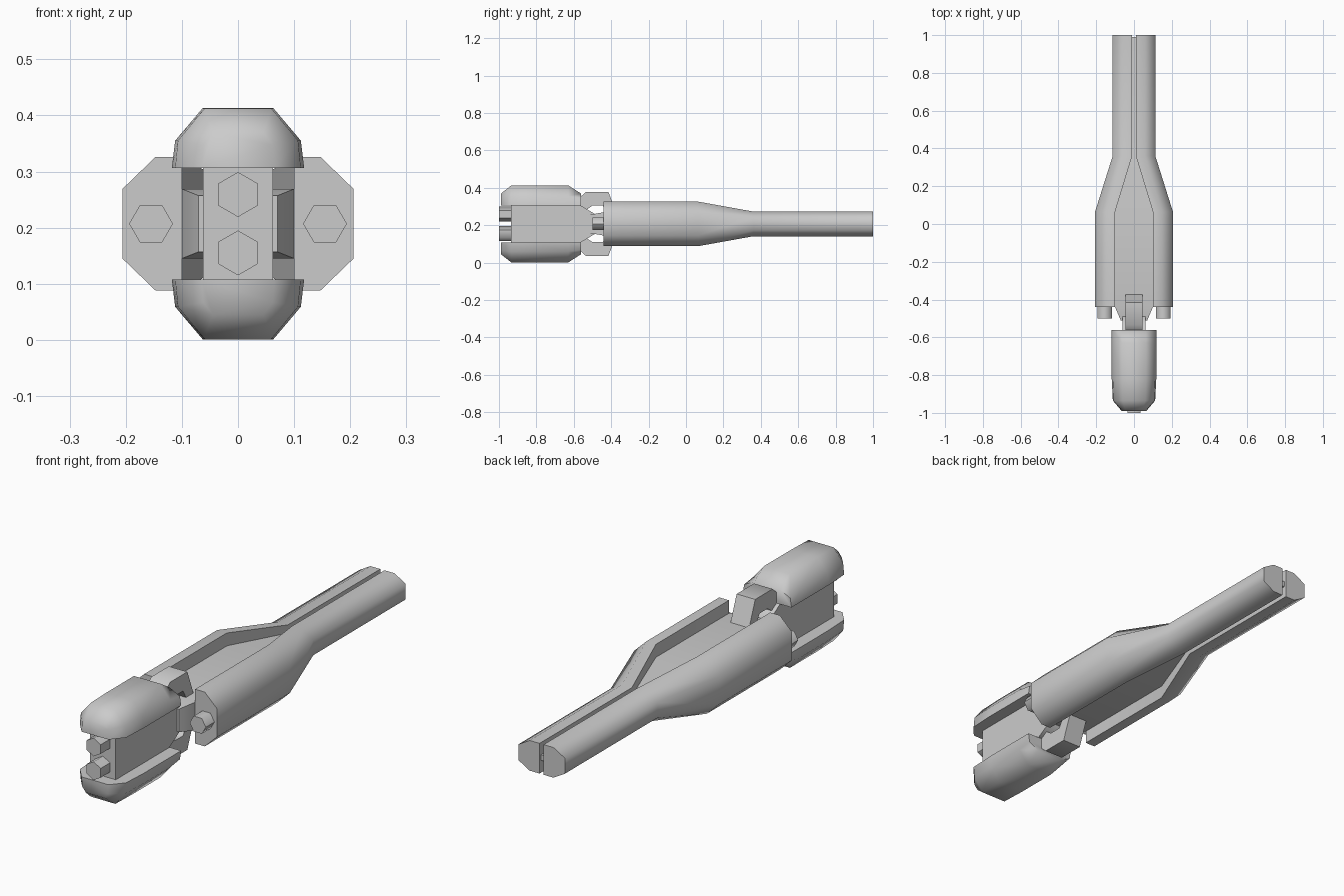
import bpy, bmesh, math

if "Cube" in bpy.data.objects:
    bpy.data.objects.remove(bpy.data.objects["Cube"])

ZC = 0.207  # height of the long axis


def finish(name, bm):
    bmesh.ops.recalc_face_normals(bm, faces=bm.faces)
    me = bpy.data.meshes.new(name)
    bm.to_mesh(me)
    bm.free()
    ob = bpy.data.objects.new(name, me)
    bpy.context.collection.objects.link(ob)
    bpy.ops.object.select_all(action='DESELECT')
    bpy.context.view_layer.objects.active = ob
    ob.select_set(True)
    bpy.ops.object.shade_smooth_by_angle(angle=math.radians(60))
    return ob


def loft(name, sections, sx=1, sz=1):
    """Skin between equal-length rings; z is measured from the axis."""
    bm = bmesh.new()
    rings = [[bm.verts.new((sx * x, y, ZC + sz * z)) for x, z in pts]
             for y, pts in sections]
    n = len(rings[0])
    for a, b in zip(rings, rings[1:]):
        for i in range(n):
            j = (i + 1) % n
            bm.faces.new((a[i], a[j], b[j], b[i]))
    bm.faces.new(rings[0])
    bm.faces.new(rings[-1])
    return finish(name, bm)


def box(w, h):
    return [(-w, -h), (w, -h), (w, h), (-w, h)]


def hull_section(x0, x1, x2, z1, z2):
    return [(x0, -z2), (x1, -z2), (x2, -z1), (x2, z1), (x1, z2), (x0, z2)]


def pod_section(w_low, w_mid, w_top, z_mid, z_top):
    half = [(w_low, 0.099), (w_mid, z_mid), (w_top, z_top)]
    return half + [(-x, z) for x, z in reversed(half)]


def hex_nozzle(name, x, z, y0, y1, r, turn):
    ring = [(x + r * math.cos(turn + k * math.pi / 3),
             z + r * math.sin(turn + k * math.pi / 3)) for k in range(6)]
    loft(name, [(y0, ring), (y1, ring)])


# Side hulls with front nozzles
for side, s in (("left", -1), ("right", 1)):
    wide = hull_section(0.1, 0.147, 0.206, 0.062, 0.119)
    thin = hull_section(0.01, 0.058, 0.113, 0.034, 0.066)
    loft(side + "_hull", [(-0.44, wide), (0.065, wide), (0.36, thin), (1.0, thin)], sx=s)
    hex_nozzle(side + "_nozzle", s * 0.155, 0, -0.5, -0.42, 0.039, 0)

# Central core narrowing into a thin spine between the hulls
loft("core", [(-0.51, box(0.07, 0.05)), (-0.44, box(0.1, 0.062)),
              (0.07, box(0.102, 0.062)), (0.36, box(0.012, 0.03)),
              (0.99, box(0.012, 0.012))])

# Forward neck joining the two pods to the core
loft("neck", [(-0.935, box(0.062, 0.1)), (-0.565, box(0.062, 0.1)),
              (-0.49, box(0.062, 0.055))])

# Upper and lower pods, nozzles and arched struts
for level, s in (("upper", 1), ("lower", -1)):
    full = pod_section(0.118, 0.112, 0.063, 0.148, 0.206)
    loft(level + "_pod", [
        (-0.99, pod_section(0.065, 0.062, 0.045, 0.14, 0.162)),
        (-0.935, pod_section(0.112, 0.107, 0.06, 0.148, 0.205)),
        (-0.82, full), (-0.63, full),
        (-0.562, pod_section(0.118, 0.112, 0.063, 0.138, 0.163))], sz=s)
    hex_nozzle(level + "_nozzle", 0, s * 0.052, -1.0, -0.92, 0.04, math.pi / 6)

    arch = [(-0.6, 0.098), (-0.58, 0.13), (-0.535, 0.171), (-0.415, 0.171),
            (-0.37, 0.055), (-0.42, 0.055), (-0.445, 0.098), (-0.5, 0.098),
            (-0.54, 0.07)]
    bm = bmesh.new()
    face = bm.faces.new([bm.verts.new((-0.045, y, ZC + s * z)) for y, z in arch])
    ext = bmesh.ops.extrude_face_region(bm, geom=[face], use_keep_orig=True)
    bmesh.ops.translate(bm, vec=(0.09, 0, 0),
                        verts=[v for v in ext["geom"] if isinstance(v, bmesh.types.BMVert)])
    finish(level + "_strut", bm)
